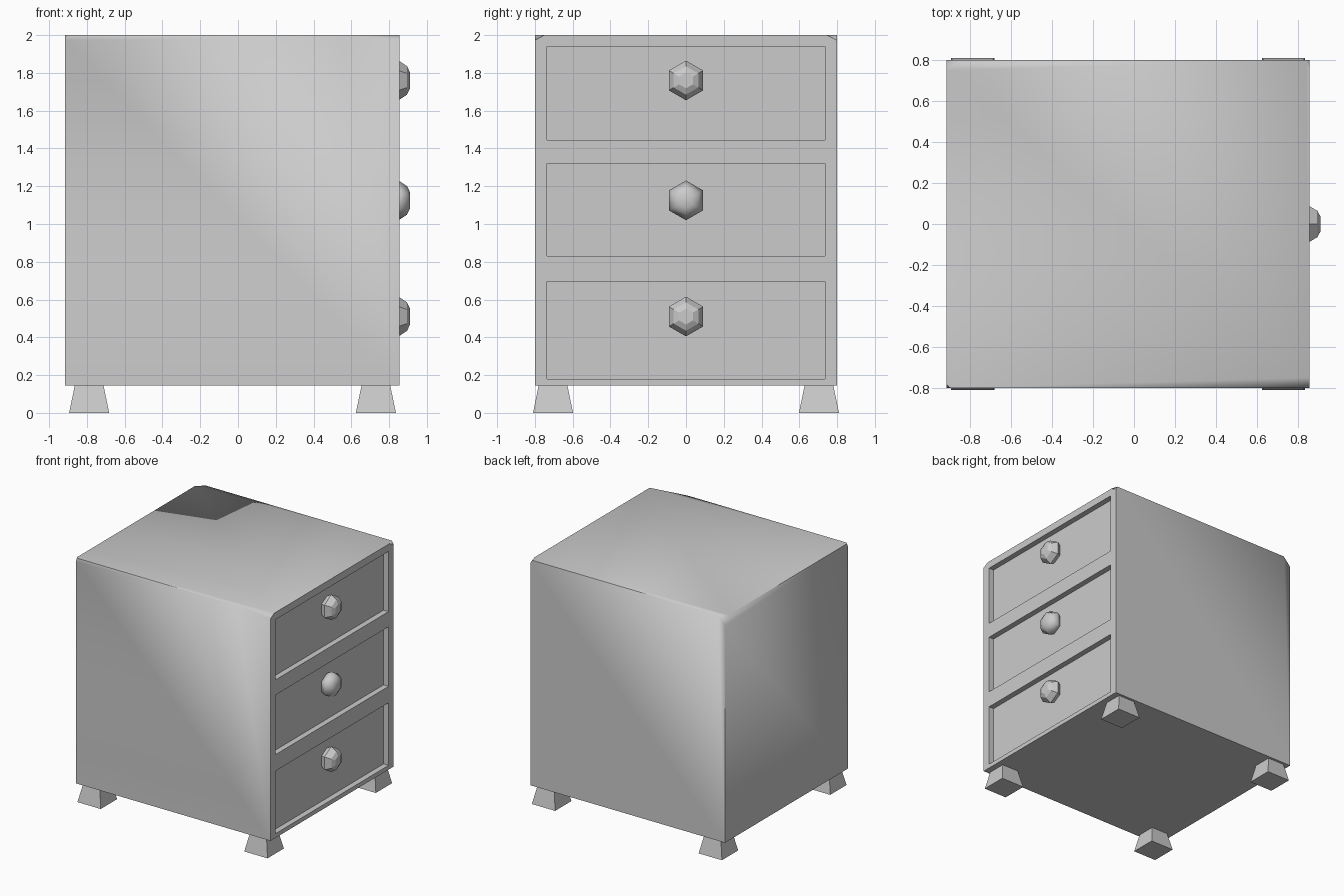
import bpy, bmesh, math
from mathutils import Vector

if "Cube" in bpy.data.objects:
    bpy.data.objects.remove(bpy.data.objects["Cube"])

BACK, FRONT, HALF, BASE, TOP = -0.915, 0.856, 0.8, 0.145, 2.0
RECESS = 0.81
DRAWERS = [(0.18, 0.695, 0.51), (0.83, 1.32, 1.125), (1.445, 1.94, 1.76)]  # bottom, top, knob height


def to_object(bm, name):
    bmesh.ops.recalc_face_normals(bm, faces=bm.faces[:])
    mesh = bpy.data.meshes.new(name)
    bm.to_mesh(mesh)
    bm.free()
    obj = bpy.data.objects.new(name, mesh)
    bpy.context.collection.objects.link(obj)
    return obj


def add_box(bm, lo, hi):
    lo, hi = Vector(lo), Vector(hi)
    verts = bmesh.ops.create_cube(bm, size=1)["verts"]
    for v in verts:
        v.co = (lo + hi) / 2 + v.co * (hi - lo)


def activate(obj):
    bpy.ops.object.select_all(action='DESELECT')
    obj.select_set(True)
    bpy.context.view_layer.objects.active = obj


# cabinet body with its four top corners clipped by different amounts
bm = bmesh.new()
add_box(bm, (BACK, -HALF, BASE), (FRONT, HALF, TOP))
clips = [(1, -1, 0.31, 0.05, 0.027), (1, 1, 0.015, 0.055, 0.027),
         (-1, -1, 0.018, 0.015, 0.03), (-1, 1, 0.065, 0.05, 0.07)]
for sx, sy, a, b, c in clips:
    x = FRONT if sx > 0 else BACK
    bmesh.ops.bisect_plane(bm, geom=bm.verts[:] + bm.edges[:] + bm.faces[:],
                           plane_co=(x - sx * a, sy * HALF, TOP),
                           plane_no=Vector((sx / a, sy / b, 1 / c)).normalized(),
                           clear_outer=True)
    bmesh.ops.holes_fill(bm, edges=[e for e in bm.edges if e.is_boundary], sides=0)
body = to_object(bm, "cabinet_body")

# drawer recesses
bm = bmesh.new()
for z0, z1, _ in DRAWERS:
    add_box(bm, (RECESS, -0.735, z0), (1.0, 0.735, z1))
cutter = to_object(bm, "recess_cutter")
cutter.hide_render = True
mod = body.modifiers.new("recesses", 'BOOLEAN')
mod.operation = 'DIFFERENCE'
mod.solver = 'EXACT'
mod.object = cutter
activate(body)
bpy.ops.object.modifier_apply(modifier=mod.name)
bpy.data.objects.remove(cutter, do_unlink=True)
bpy.ops.object.shade_smooth_by_angle(angle=math.radians(62))
for p in body.data.polygons:
    if p.normal.x > 0.9:
        p.use_smooth = False

# six-sided drawer knobs
PROFILE = [(RECESS - 0.005, 0.08), (0.85, 0.105), (0.895, 0.075), (0.911, 0.042)]
for i, (_, _, z) in enumerate(DRAWERS):
    bm = bmesh.new()
    rings = []
    for x, r in PROFILE:
        angles = [math.pi / 2 + k * math.pi / 3 for k in range(6)]
        rings.append([bm.verts.new((x, r * math.cos(t), z + r * math.sin(t))) for t in angles])
    for r0, r1 in zip(rings, rings[1:]):
        for k in range(6):
            n = (k + 1) % 6
            bm.faces.new((r0[k], r0[n], r1[n], r1[k]))
    bm.faces.new(rings[0])
    bm.faces.new(rings[-1])
    knob = to_object(bm, f"drawer_knob_{i + 1}")
    # the middle knob is smooth, the others faceted
    for p in knob.data.polygons:
        p.use_smooth = (i == 1)

# tapered feet
for fx, side in ((-0.788, "back"), (0.73, "drawer_side")):
    for fy in (-0.704, 0.704):
        bm = bmesh.new()
        bmesh.ops.create_cone(bm, cap_ends=True, segments=4, radius1=0.106 * math.sqrt(2),
                              radius2=0.076 * math.sqrt(2), depth=BASE)
        # square the cross-section to the axes
        for v in bm.verts:
            h = 0.106 if v.co.z < 0 else 0.076
            t = math.atan2(v.co.y, v.co.x)
            s = round(t / (math.pi / 4)) * math.pi / 4
            if abs(abs(v.co.x) - abs(v.co.y)) > 0.01:
                s += math.pi / 4
            v.co.x = math.copysign(h, math.cos(s))
            v.co.y = math.copysign(h, math.sin(s))
            v.co.z += BASE / 2
            v.co.x += fx
            v.co.y += fy
        to_object(bm, f"foot_{side}_{'left' if fy < 0 else 'right'}")
